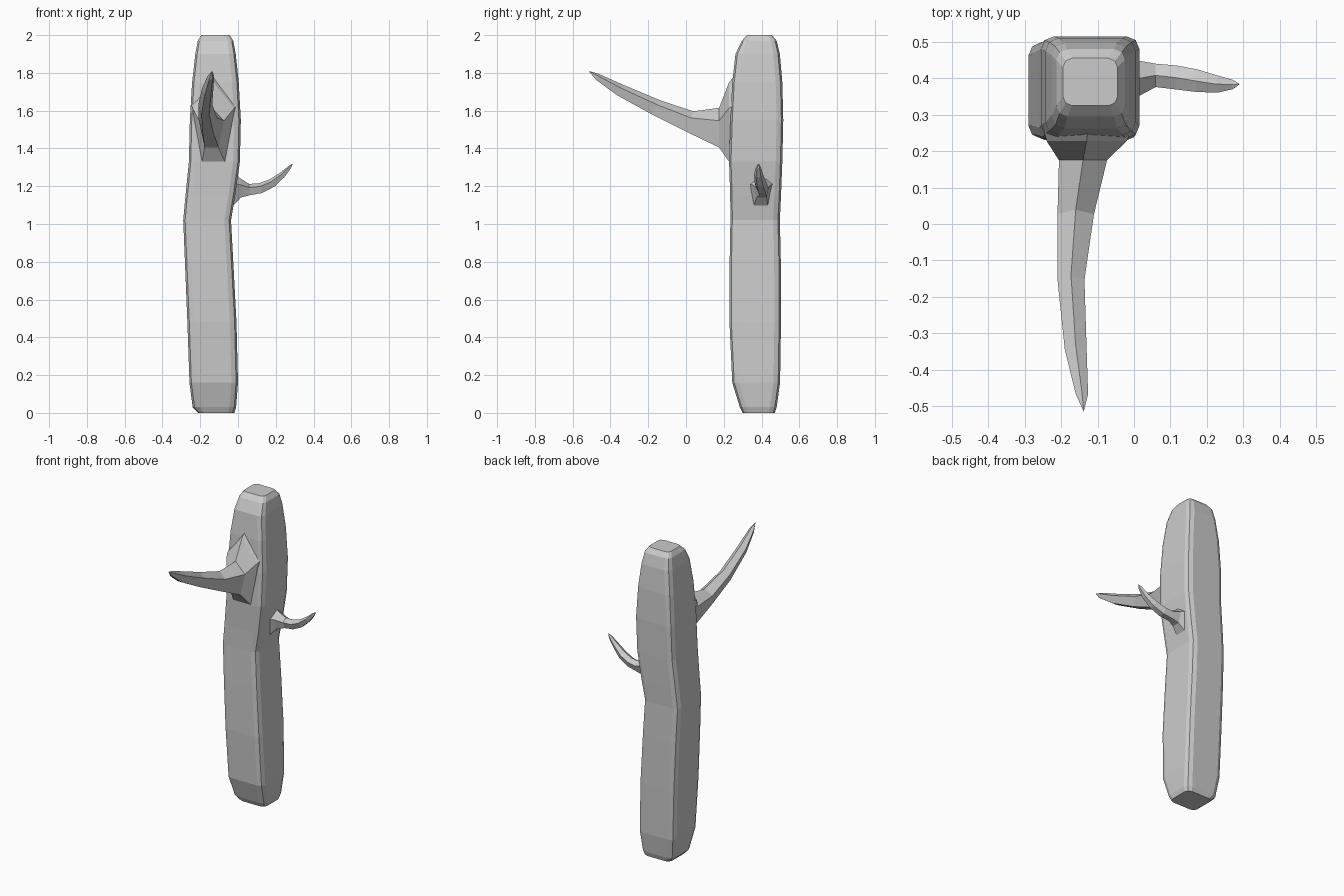
import bpy, bmesh
from math import sin, cos, radians
from mathutils import Vector


def loft(name, rings, tip=None):
    """Skin a list of equal-length point rings; close the end with a cap or a tip."""
    bm = bmesh.new()
    loops = [[bm.verts.new(p) for p in ring] for ring in rings]
    n = len(loops[0])
    for a, b in zip(loops, loops[1:]):
        for i in range(n):
            j = (i + 1) % n
            bm.faces.new((a[i], a[j], b[j], b[i]))
    bm.faces.new(loops[0][::-1])
    if tip:
        t = bm.verts.new(tip)
        for i in range(n):
            bm.faces.new((loops[-1][i], loops[-1][(i + 1) % n], t))
    else:
        bm.faces.new(loops[-1])
    bmesh.ops.recalc_face_normals(bm, faces=bm.faces)
    mesh = bpy.data.meshes.new(name)
    bm.to_mesh(mesh)
    bm.free()
    obj = bpy.data.objects.new(name, mesh)
    bpy.context.collection.objects.link(obj)
    return obj


def rounded_box(z, x0, x1, y0, y1, r):
    """Rectangle at height z with two-segment rounded corners."""
    pts = []
    corners = [(x1 - r, y1 - r, 0), (x0 + r, y1 - r, 90),
               (x0 + r, y0 + r, 180), (x1 - r, y0 + r, 270)]
    for cx, cy, start in corners:
        for k in range(3):
            a = radians(start + 45 * k)
            pts.append((cx + r * cos(a), cy + r * sin(a), z))
    return pts


# Five-sided branch section: ridge on top, narrow flat underside
SECTION = [(0, 1), (1, 0.35), (0.55, -1), (-0.55, -1), (-1, 0.35)]


def branch(name, forward, side, stations, tip):
    """Stations: centre, half width, half height, upward tilt in degrees."""
    f, s, up = Vector(forward), Vector(side), Vector((0, 0, 1))
    rings = []
    for c, w, h, tilt in stations:
        t = radians(tilt)
        v = up * cos(t) - f * sin(t)
        rings.append([Vector(c) + s * (a * w) + v * (b * h) for a, b in SECTION])
    return loft(name, rings, tip)


# Trunk: z, left, right, front, back, corner radius
trunk = [
    (0.00, -0.21, -0.02, 0.30, 0.47, 0.03),
    (0.03, -0.24, -0.01, 0.285, 0.48, 0.035),
    (0.16, -0.257, 0.0, 0.245, 0.498, 0.035),
    (0.48, -0.268, -0.008, 0.23, 0.503, 0.035),
    (0.80, -0.281, -0.025, 0.231, 0.502, 0.035),
    (1.02, -0.29, -0.037, 0.235, 0.497, 0.035),
    (1.15, -0.278, -0.015, 0.234, 0.503, 0.035),
    (1.33, -0.26, 0.01, 0.228, 0.51, 0.035),
    (1.55, -0.255, 0.015, 0.235, 0.515, 0.035),
    (1.75, -0.243, 0.004, 0.245, 0.51, 0.035),
    (1.90, -0.226, -0.012, 0.262, 0.497, 0.035),
    (1.97, -0.213, -0.025, 0.295, 0.48, 0.03),
    (2.00, -0.195, -0.045, 0.325, 0.455, 0.025),
]
loft("trunk", [rounded_box(*row) for row in trunk])

# Long branch growing forward from a flared root
branch("front_branch", (0, -1, 0), (1, 0, 0), [
    ((-0.125, 0.27, 1.55), 0.125, 0.25, 0),
    ((-0.13, 0.228, 1.54), 0.11, 0.21, 0),
    ((-0.14, 0.175, 1.51), 0.066, 0.105, 0),
    ((-0.16, 0.02, 1.543), 0.05, 0.057, 20),
    ((-0.173, -0.16, 1.618), 0.037, 0.043, 27),
    ((-0.16, -0.35, 1.71), 0.03, 0.032, 30),
    ((-0.143, -0.47, 1.78), 0.017, 0.017, 32),
], (-0.138, -0.515, 1.81))

# Short branch curling up on the right
branch("side_branch", (1, 0, 0), (0, 1, 0), [
    ((-0.05, 0.395, 1.18), 0.08, 0.11, 0),
    ((0.015, 0.40, 1.19), 0.048, 0.05, 0),
    ((0.06, 0.408, 1.182), 0.032, 0.03, 2),
    ((0.12, 0.402, 1.19), 0.033, 0.027, 15),
    ((0.18, 0.393, 1.217), 0.031, 0.023, 33),
    ((0.235, 0.384, 1.26), 0.023, 0.016, 40),
    ((0.273, 0.383, 1.30), 0.013, 0.009, 46),
], (0.29, 0.384, 1.32))
